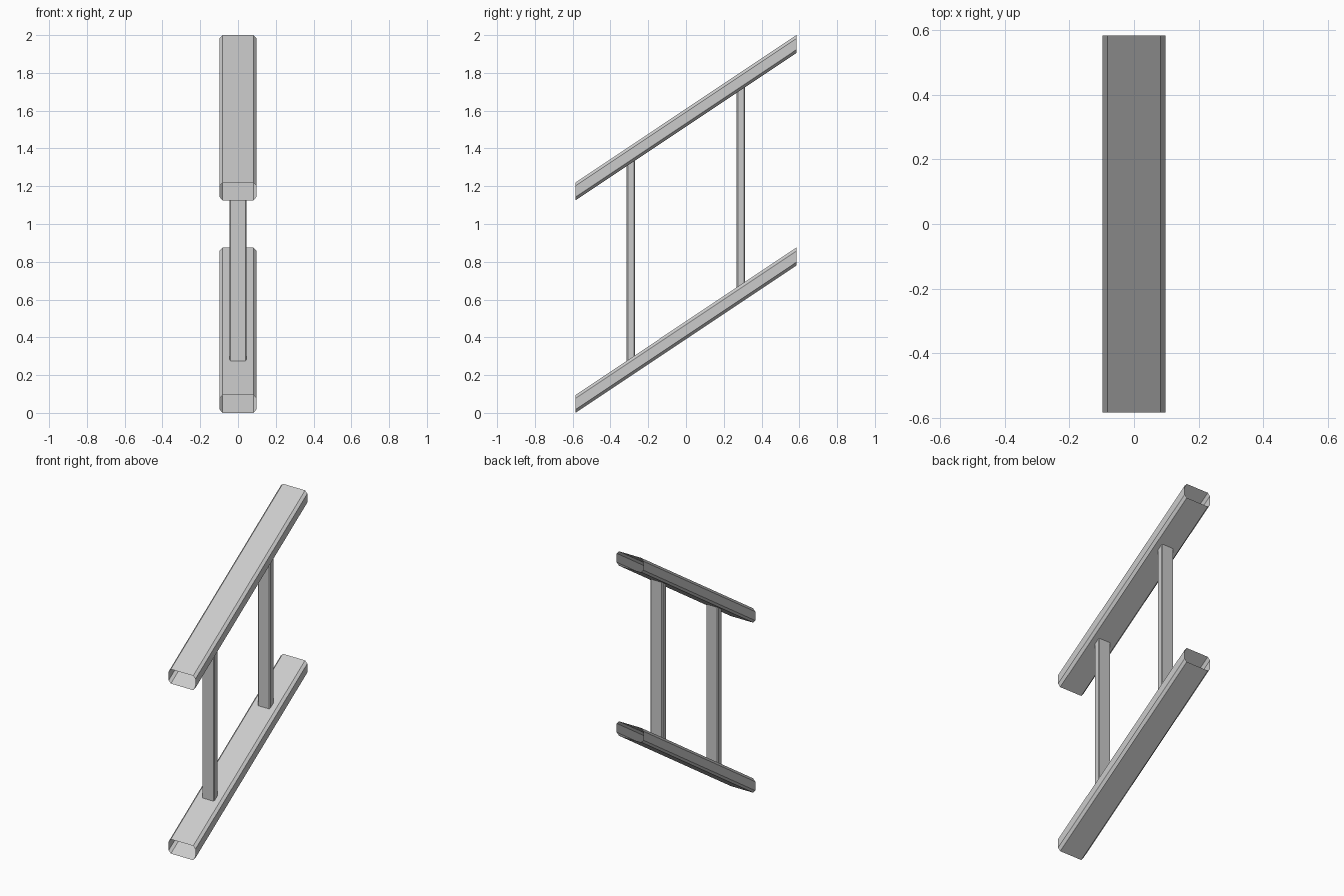
import bpy
import bmesh

SLOPE = 0.667        # rise of the rails per unit of depth
HALF_LENGTH = 0.585  # half the rail length along y
RAIL_HEIGHT = 0.095
RAIL_GAP = 1.125     # vertical distance between the rails

cube = bpy.data.objects.get("Cube")
if cube:
    bpy.data.objects.remove(cube, do_unlink=True)

metal = bpy.data.materials.new("grey metal")
metal.use_nodes = True
grey = (0.6, 0.6, 0.6, 1)
metal.diffuse_color = grey
metal.node_tree.nodes["Principled BSDF"].inputs["Base Color"].default_value = grey


def chamfered_rectangle(a, b, ca, cb):
    """Eight-sided outline with half sizes a, b and corner cuts ca, cb."""
    return [(a, -b + cb), (a, b - cb), (a - ca, b), (-a + ca, b),
            (-a, b - cb), (-a, -b + cb), (-a + ca, -b), (a - ca, -b)]


def open_tube(name, start, end):
    """Thin open-ended tube joining two matching outlines."""
    bm = bmesh.new()
    first = [bm.verts.new(p) for p in start]
    last = [bm.verts.new(p) for p in end]
    n = len(first)
    for i in range(n):
        j = (i + 1) % n
        bm.faces.new((first[i], first[j], last[j], last[i]))
    # Point every face away from the tube's axis
    centre = sum((v.co for v in bm.verts), first[0].co * 0) / len(bm.verts)
    bm.normal_update()
    for f in bm.faces:
        if f.normal.dot(f.calc_center_median() - centre) < 0:
            f.normal_flip()
    mesh = bpy.data.meshes.new(name)
    bm.to_mesh(mesh)
    bm.free()
    mesh.materials.append(metal)
    bpy.context.collection.objects.link(bpy.data.objects.new(name, mesh))


# Two parallel sloping rails with upright cut ends
rail = chamfered_rectangle(0.0975, RAIL_HEIGHT / 2, 0.016, 0.018)
middle = RAIL_HEIGHT / 2 + SLOPE * HALF_LENGTH
for name, lift in (("lower_rail", 0), ("upper_rail", RAIL_GAP)):
    ends = [[(x, y, z + middle + lift + SLOPE * y) for x, z in rail]
            for y in (-HALF_LENGTH, HALF_LENGTH)]
    open_tube(name, *ends)

# Two posts, cut along the slope where they meet the rails
post = chamfered_rectangle(0.045, 0.022, 0.006, 0.006)
bottom = middle + RAIL_HEIGHT / 2
top = middle - RAIL_HEIGHT / 2 + RAIL_GAP
for name, depth in (("front_post", -0.292), ("back_post", 0.29)):
    ends = [[(x, y + depth, level + SLOPE * (y + depth)) for x, y in post]
            for level in (bottom, top)]
    open_tube(name, *ends)
